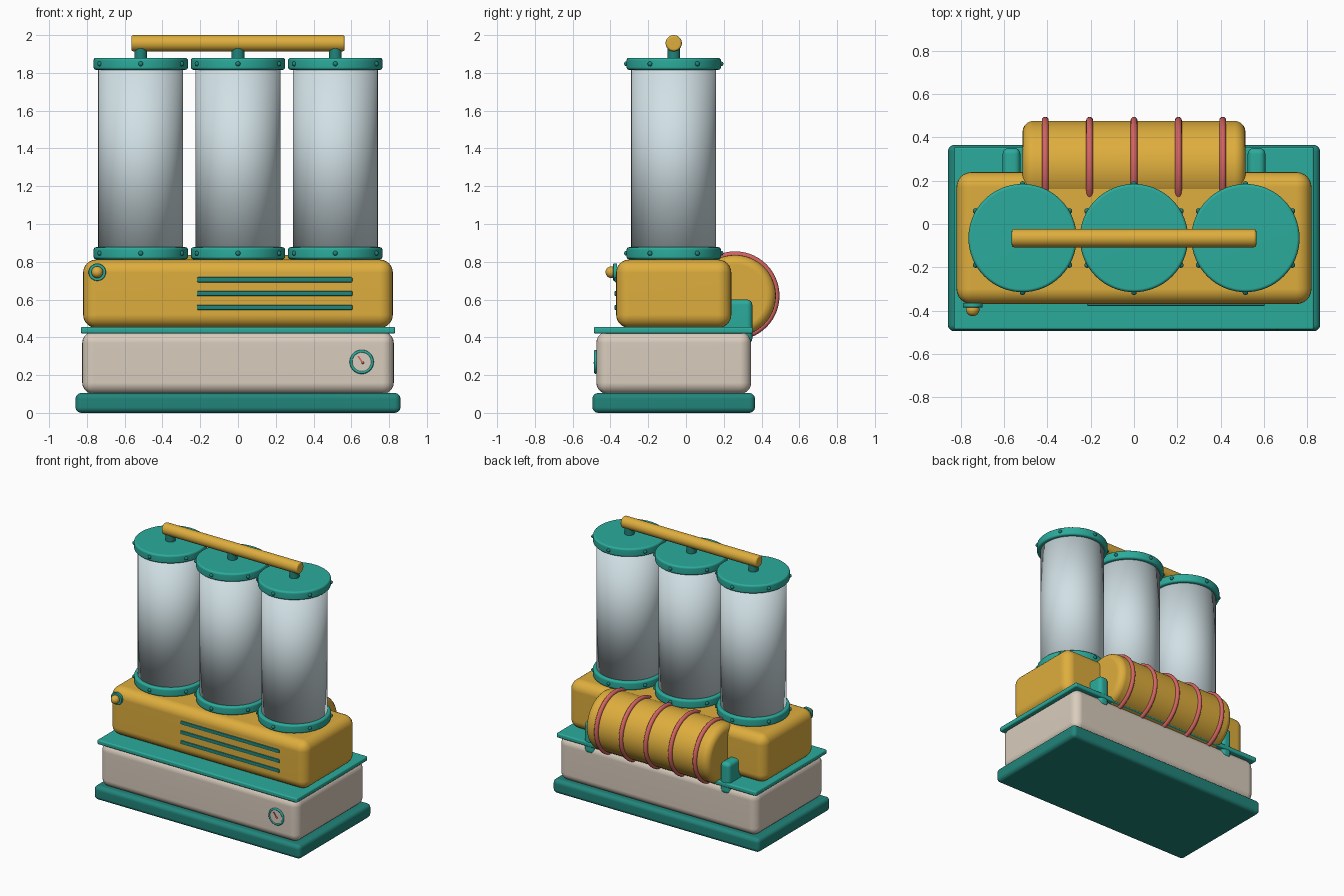
import bpy, bmesh, math
from mathutils import Matrix, Vector

if "Cube" in bpy.data.objects:
    bpy.data.objects.remove(bpy.data.objects["Cube"])


def colour(name, r, g, b):
    m = bpy.data.materials.new(name)
    lin = [((c + 0.055) / 1.055) ** 2.4 if c > 0.04 else c / 12.92 for c in (r, g, b)]
    m.diffuse_color = (*lin, 1)
    m.use_nodes = True
    m.node_tree.nodes["Principled BSDF"].inputs["Base Color"].default_value = m.diffuse_color
    return m


YELLOW = colour("mustard yellow", 0.87, 0.68, 0.24)
TEAL = colour("teal", 0.17, 0.67, 0.61)
DARK = colour("dark teal", 0.13, 0.52, 0.48)
CREAM = colour("cream", 0.85, 0.80, 0.74)
GLASS = colour("pale glass", 0.82, 0.88, 0.90)
RED = colour("coral red", 0.83, 0.39, 0.39)

AXIS = {"X": Matrix.Rotation(math.pi / 2, 4, "Y"),
        "Y": Matrix.Rotation(math.pi / 2, 4, "X"),
        "Z": Matrix.Identity(4)}


def finish(name, bm, mat, angle=40, weighted=True):
    bmesh.ops.recalc_face_normals(bm, faces=bm.faces)
    me = bpy.data.meshes.new(name)
    bm.to_mesh(me)
    bm.free()
    me.materials.append(mat)
    ob = bpy.data.objects.new(name, me)
    bpy.context.collection.objects.link(ob)
    bpy.ops.object.select_all(action="DESELECT")
    bpy.context.view_layer.objects.active = ob
    ob.select_set(True)
    if angle >= 180:
        bpy.ops.object.shade_smooth()
    else:
        bpy.ops.object.shade_smooth_by_angle(angle=math.radians(angle))
    if weighted:
        ob.modifiers.new("weighted normals", "WEIGHTED_NORMAL").keep_sharp = True
    return ob


def box(name, xs, ys, zs, mat, bevel=0.0, segments=5):
    """Rounded box given by its extents."""
    bm = bmesh.new()
    size = [b - a for a, b in (xs, ys, zs)]
    mid = [(a + b) / 2 for a, b in (xs, ys, zs)]
    bmesh.ops.create_cube(bm, size=1, matrix=Matrix.Translation(mid) @ Matrix.Diagonal((*size, 1)))
    if bevel:
        bmesh.ops.bevel(bm, geom=bm.edges[:], offset=bevel, segments=segments,
                        profile=0.5, affect="EDGES")
    return finish(name, bm, mat)


def cylinder(name, centre, radius, length, axis, mat, bevel=0.0, segments=4, sides=48, angle=40):
    """Cylinder along an axis with optionally rounded rims."""
    bm = bmesh.new()
    bmesh.ops.create_cone(bm, cap_ends=True, segments=sides, radius1=radius, radius2=radius,
                          depth=length, matrix=Matrix.Translation(centre) @ AXIS[axis])
    if bevel:
        rims = [e for e in bm.edges if any(len(f.verts) > 4 for f in e.link_faces)]
        bmesh.ops.bevel(bm, geom=rims, offset=bevel, segments=segments,
                        profile=0.5, affect="EDGES")
    return finish(name, bm, mat, angle, weighted=angle < 180)


def ring(name, centre, major, minor, axis, mat, sides=56, tube=12):
    """Torus round an axis."""
    bm = bmesh.new()
    place = Matrix.Translation(centre) @ AXIS[axis]
    rows = []
    for i in range(sides):
        a = 2 * math.pi * i / sides
        row = []
        for j in range(tube):
            t = 2 * math.pi * j / tube
            r = major + minor * math.cos(t)
            row.append(bm.verts.new(place @ Vector((r * math.cos(a), r * math.sin(a),
                                                    minor * math.sin(t)))))
        rows.append(row)
    for i in range(sides):
        for j in range(tube):
            a, b = rows[i], rows[(i + 1) % sides]
            k = (j + 1) % tube
            bm.faces.new((a[j], b[j], b[k], a[k]))
    return finish(name, bm, mat, 180, weighted=False)


def balls(name, centres, radius, mat, u=14, v=10):
    bm = bmesh.new()
    for c in centres:
        bmesh.ops.create_uvsphere(bm, u_segments=u, v_segments=v, radius=radius,
                                  matrix=Matrix.Translation(c))
    return finish(name, bm, mat, 180, weighted=False)


# Stacked body
box("base_plinth", (-0.86, 0.86), (-0.495, 0.365), (0, 0.105), DARK, 0.03)
box("lower_body", (-0.825, 0.825), (-0.475, 0.345), (0.10, 0.43), CREAM, 0.06)
box("deck_plate", (-0.832, 0.832), (-0.488, 0.355), (0.42, 0.455), TEAL, 0.01, 3)
box("upper_housing", (-0.82, 0.82), (-0.37, 0.24), (0.45, 0.812), YELLOW, 0.07, 6)

# Vent slats on the front of the housing
for i, z in enumerate((0.558, 0.632, 0.705)):
    box(f"vent_slat_{i + 1}", (-0.218, 0.606), (-0.378, -0.36), (z - 0.0135, z + 0.0135), DARK, 0.006, 2)

# Control knob
cylinder("knob_collar", (-0.745, -0.375, 0.745), 0.046, 0.022, "Y", TEAL, 0.005, 2, 32)
cylinder("knob_stem", (-0.745, -0.385, 0.745), 0.018, 0.03, "Y", YELLOW, sides=20)
balls("knob_ball", [(-0.745, -0.395, 0.745)], 0.031, YELLOW, 24, 14)

# Pressure gauge
cylinder("gauge_face", (0.655, -0.475, 0.27), 0.056, 0.016, "Y", CREAM, sides=40)
ring("gauge_rim", (0.655, -0.479, 0.27), 0.056, 0.008, "Y", TEAL, 40, 8)
needle = box("gauge_needle", (-0.004, 0.004), (-0.003, 0.003), (-0.022, 0.022), RED)
needle.location = (0.648, -0.485, 0.283)
needle.rotation_euler = (0, math.radians(-35), 0)
balls("gauge_hub", [(0.66, -0.483, 0.266)], 0.007, RED)

# Three glass columns with bolted collars
CY = -0.065
for n, cx in (("left", -0.515), ("middle", 0), ("right", 0.515)):
    cylinder(f"{n}_glass_column", (cx, CY, 1.345), 0.225, 1.01, "Z", GLASS, sides=64, angle=180)
    bolts = []
    for part, z in (("bottom_collar", 0.845), ("top_collar", 1.848)):
        cylinder(f"{n}_{part}", (cx, CY, z), 0.25, 0.064, "Z", TEAL, 0.014, 3, 64)
        for k in range(6):
            a = math.radians(30 + 60 * k)
            bolts.append((cx + 0.25 * math.cos(a), CY + 0.25 * math.sin(a), z))
    balls(f"{n}_collar_bolts", bolts, 0.013, DARK)
    cylinder(f"{n}_outlet_stem", (cx, CY, 1.905), 0.034, 0.08, "Z", DARK, sides=28)

# Manifold pipe joining the columns
cylinder("manifold_pipe", (0, CY, 1.957), 0.043, 1.13, "X", YELLOW, 0.012, 3, 36)

# Rear tank with bands and end brackets
TANK = (0.26, 0.62)
cylinder("rear_tank", (0, *TANK), 0.216, 1.03, "X", YELLOW, 0.05, 5, 64)
for i in range(5):
    ring(f"tank_band_{i + 1}", ((i - 2) * 0.205, *TANK), 0.219, 0.016, "X", RED)
for n, s in (("left", -1), ("right", 1)):
    xs = sorted((s * 0.525, s * 0.607))
    box(f"{n}_tank_bracket", xs, (0.16, 0.351), (0.365, 0.60), TEAL, 0.028, 4)
